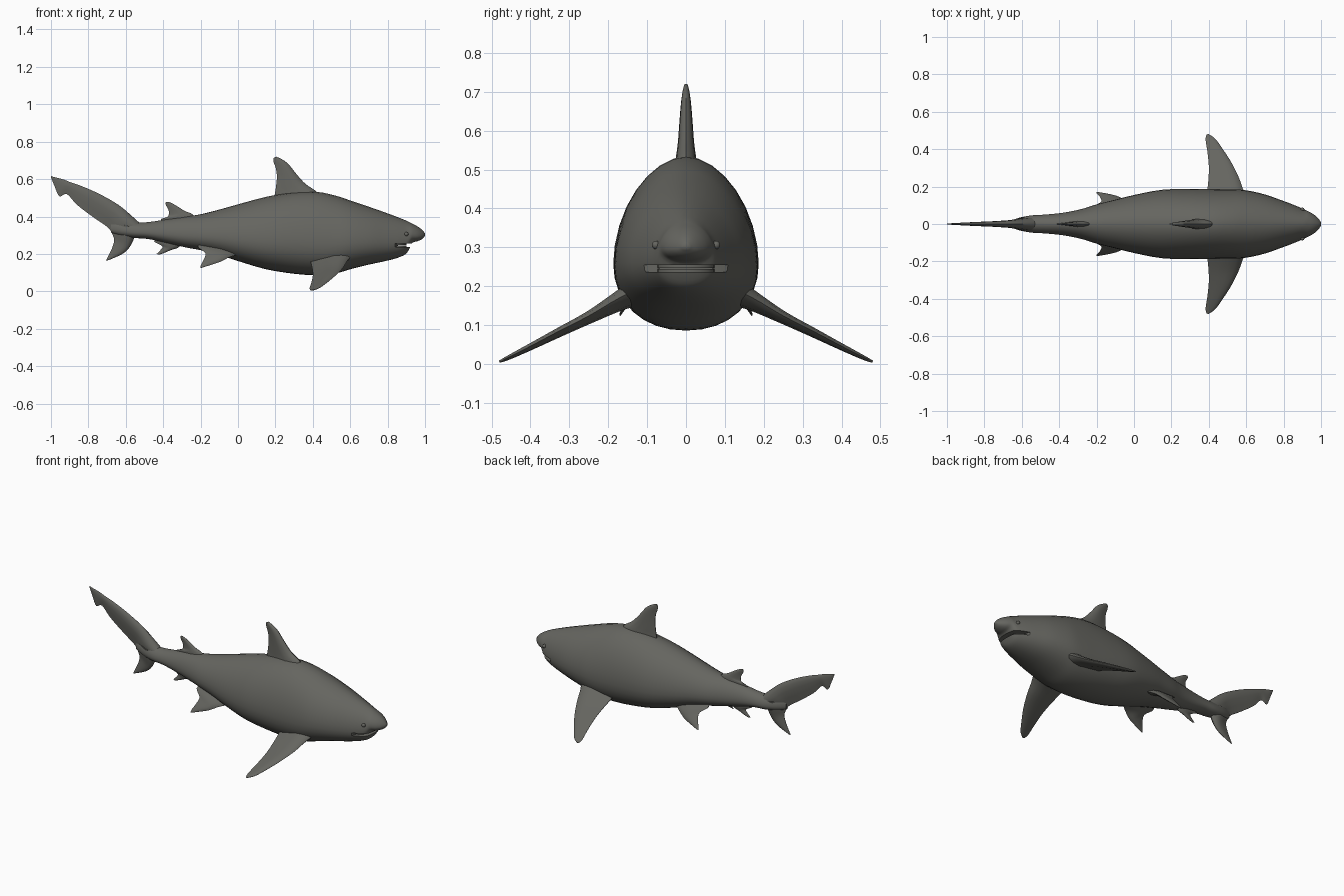
import bpy, bmesh, math
from mathutils import Vector

if "Cube" in bpy.data.objects:
    bpy.data.objects.remove(bpy.data.objects["Cube"])

skin = bpy.data.materials.new("grey_skin")
skin.diffuse_color = (0.13, 0.13, 0.116, 1)
skin.use_nodes = True
skin.node_tree.nodes["Principled BSDF"].inputs["Base Color"].default_value = skin.diffuse_color


def spline(rows, steps):
    """Catmull-Rom through rows of numbers."""
    out = []
    for i in range(len(rows) - 1):
        p0, p1 = rows[max(i - 1, 0)], rows[i]
        p2, p3 = rows[i + 1], rows[min(i + 2, len(rows) - 1)]
        for k in range(steps):
            t = k / steps
            out.append([0.5 * (2 * b + (c - a) * t + (2 * a - 5 * b + 4 * c - d) * t * t
                               + (3 * b - a - 3 * c + d) * t ** 3)
                        for a, b, c, d in zip(p0, p1, p2, p3)])
    return out + [list(rows[-1])]


def loft(name, rings, angle=50):
    """Skin a list of equal-length rings and close both ends."""
    bm = bmesh.new()
    vr = [[bm.verts.new(p) for p in r] for r in rings]
    n = len(vr[0])
    for a, b in zip(vr, vr[1:]):
        for i in range(n):
            j = (i + 1) % n
            bm.faces.new((a[i], a[j], b[j], b[i]))
    bm.faces.new(vr[0])
    bm.faces.new(vr[-1])
    bmesh.ops.recalc_face_normals(bm, faces=bm.faces)
    me = bpy.data.meshes.new(name)
    bm.to_mesh(me)
    bm.free()
    me.materials.append(skin)
    ob = bpy.data.objects.new(name, me)
    bpy.context.collection.objects.link(ob)
    smooth(ob, angle)
    return ob


def smooth(ob, angle=50):
    bpy.ops.object.select_all(action='DESELECT')
    ob.select_set(True)
    bpy.context.view_layer.objects.active = ob
    bpy.ops.object.shade_smooth_by_angle(angle=math.radians(angle))


def fin(name, rows, normal, steps=4, mirror=1):
    """Rows: leading point (3), trailing point (3), half thickness; thin foil sections."""
    nrm = Vector(normal).normalized()
    foil = [(0, 0), (.05, .5), (.2, .9), (.4, 1), (.7, .55), (1, .08)]
    foil += [(u, -v) for u, v in reversed(foil[1:])]
    rings = []
    for r in spline(rows, steps):
        a, b, th = Vector(r[:3]), Vector(r[3:6]), r[6]
        ring = [a.lerp(b, u) + nrm * v * th for u, v in foil]
        rings.append([(p.x, p.y * mirror, p.z) for p in ring])
    return loft(name, rings)


def flat_fin(name, rows):
    """Upright fin on the centre plane; rows: x, z leading, x, z trailing, half thickness."""
    return fin(name, [(a, 0, b, c, 0, d, t) for a, b, c, d, t in rows], (0, 1, 0))


# Body: x, belly z, back z, half width
stations = [
    (-.68, .315, .37, .010), (-.62, .295, .375, .032), (-.55, .285, .368, .046),
    (-.48, .28, .37, .05), (-.38, .258, .385, .06), (-.28, .235, .40, .08),
    (-.2, .22, .412, .105), (-.1, .195, .437, .13), (0, .162, .465, .155),
    (.15, .118, .505, .183), (.3, .094, .53, .187), (.42, .086, .532, .186),
    (.52, .095, .512, .185), (.6, .118, .486, .18), (.7, .143, .452, .158),
    (.78, .16, .424, .13), (.85, .178, .398, .104), (.895, .198, .38, .085),
    (.915, .225, .371, .076), (.932, .259, .362, .067), (.96, .268, .347, .052),
    (.985, .28, .328, .03), (1.0, .297, .31, .008)]
rings = []
for x, zb, zt, w in spline(stations, 3):
    zm = zb + .38 * (zt - zb)
    ring = []
    for k in range(32):
        c, s = math.cos(k * math.pi / 16), math.sin(k * math.pi / 16)
        e = 2 / (1.85 if s > 0 else 2.15)
        h = (zt - zm) if s > 0 else (zm - zb)
        ring.append((x, math.copysign(abs(c) ** e, c) * w,
                     zm + math.copysign(abs(s) ** e, s) * h))
    rings.append(ring)
body = loft("body", rings)

# Mouth: crescent slot cut between snout and jaw
outline = [(.87 - .035 * math.sin(math.pi * k / 8) * -1 - .05,
            .13 * math.cos(math.pi * k / 8)) for k in range(9)]
outline += [(1.05, -.13), (1.05, .13)]
slot = loft("mouth_cutter", [[(x, y, z) for x, y in outline] for z in (.237, .255)])
cut = body.modifiers.new("mouth", 'BOOLEAN')
cut.operation, cut.object, cut.solver = 'DIFFERENCE', slot, 'EXACT'
bpy.context.view_layer.objects.active = body
bpy.ops.object.modifier_apply(modifier="mouth")
bpy.data.objects.remove(slot)
smooth(body)

# Gum ridges inside the mouth
for name, z in (("upper_gum", .252), ("lower_gum", .239)):
    rings = []
    for k in range(13):
        a = math.pi * (k / 12 - .5)
        c = Vector((.84 + .055 * math.cos(a), .068 * math.sin(a), z))
        d = Vector((math.cos(a), math.sin(a), 0)) * .006
        up = Vector((0, 0, .005))
        rings.append([c + d + up, c - d + up, c - d - up, c + d - up])
    loft(name, rings)

# Fins along the back and belly
flat_fin("dorsal_fin", [
    (.46, .46, .185, .46, .036), (.425, .528, .197, .52, .027),
    (.36, .575, .203, .56, .021), (.31, .63, .208, .61, .017),
    (.27, .68, .203, .655, .013), (.235, .706, .191, .69, .009), (.205, .72, .189, .713, .005)])
flat_fin("second_dorsal_fin", [
    (-.2, .36, -.39, .35, .02), (-.24, .41, -.413, .384, .014), (-.285, .43, -.375, .40, .011),
    (-.325, .455, -.37, .43, .008), (-.36, .474, -.385, .46, .005), (-.38, .479, -.388, .473, .003)])
flat_fin("anal_fin", [
    (-.29, .28, -.42, .30, .02), (-.315, .237, -.448, .268, .013),
    (-.355, .222, -.405, .24, .009), (-.395, .205, -.42, .215, .006), (-.42, .196, -.436, .20, .003)])

# Tail: long upper lobe and short lower lobe
flat_fin("upper_tail_lobe", [
    (-.52, .36, -.60, .29, .035), (-.57, .405, -.665, .31, .03), (-.64, .463, -.70, .345, .021),
    (-.74, .52, -.765, .39, .015), (-.83, .56, -.86, .462, .011), (-.90, .585, -.915, .52, .008),
    (-.93, .597, -.955, .508, .006), (-.975, .609, -.98, .56, .004), (-1.0, .616, -1.0, .61, .002)])
flat_fin("lower_tail_lobe", [
    (-.54, .34, -.69, .37, .035), (-.555, .285, -.675, .315, .026), (-.58, .235, -.662, .275, .015),
    (-.615, .202, -.672, .235, .01), (-.66, .18, -.688, .20, .006), (-.702, .163, -.704, .168, .003)])

# Paired parts
for side, m in (("left", 1), ("right", -1)):
    fin(side + "_pectoral_fin", [
        (.63, .10, .205, .38, .10, .185, .04), (.588, .175, .168, .39, .165, .152, .025),
        (.56, .25, .124, .398, .24, .116, .016), (.52, .33, .083, .40, .31, .083, .012),
        (.475, .40, .046, .392, .39, .046, .009), (.435, .455, .018, .383, .45, .018, .006),
        (.40, .48, .006, .388, .478, .006, .003)], (0, .46, .89), mirror=m)
    fin(side + "_pelvic_fin", [
        (.02, .08, .20, -.19, .06, .265, .02), (-.04, .125, .185, -.215, .09, .238, .014),
        (-.09, .148, .16, -.175, .12, .205, .01), (-.14, .16, .143, -.182, .145, .172, .007),
        (-.18, .168, .13, -.196, .16, .145, .004), (-.2, .17, .124, -.202, .168, .128, .002)],
        (.2, .8, .55), mirror=m)
    # Eye set into the side of the head
    bpy.ops.mesh.primitive_uv_sphere_add(segments=16, ring_count=10, radius=.011,
                                         location=(.9, m * .077, .306))
    eye = bpy.context.object
    eye.name = side + "_eye"
    eye.data.materials.append(skin)
    smooth(eye)
